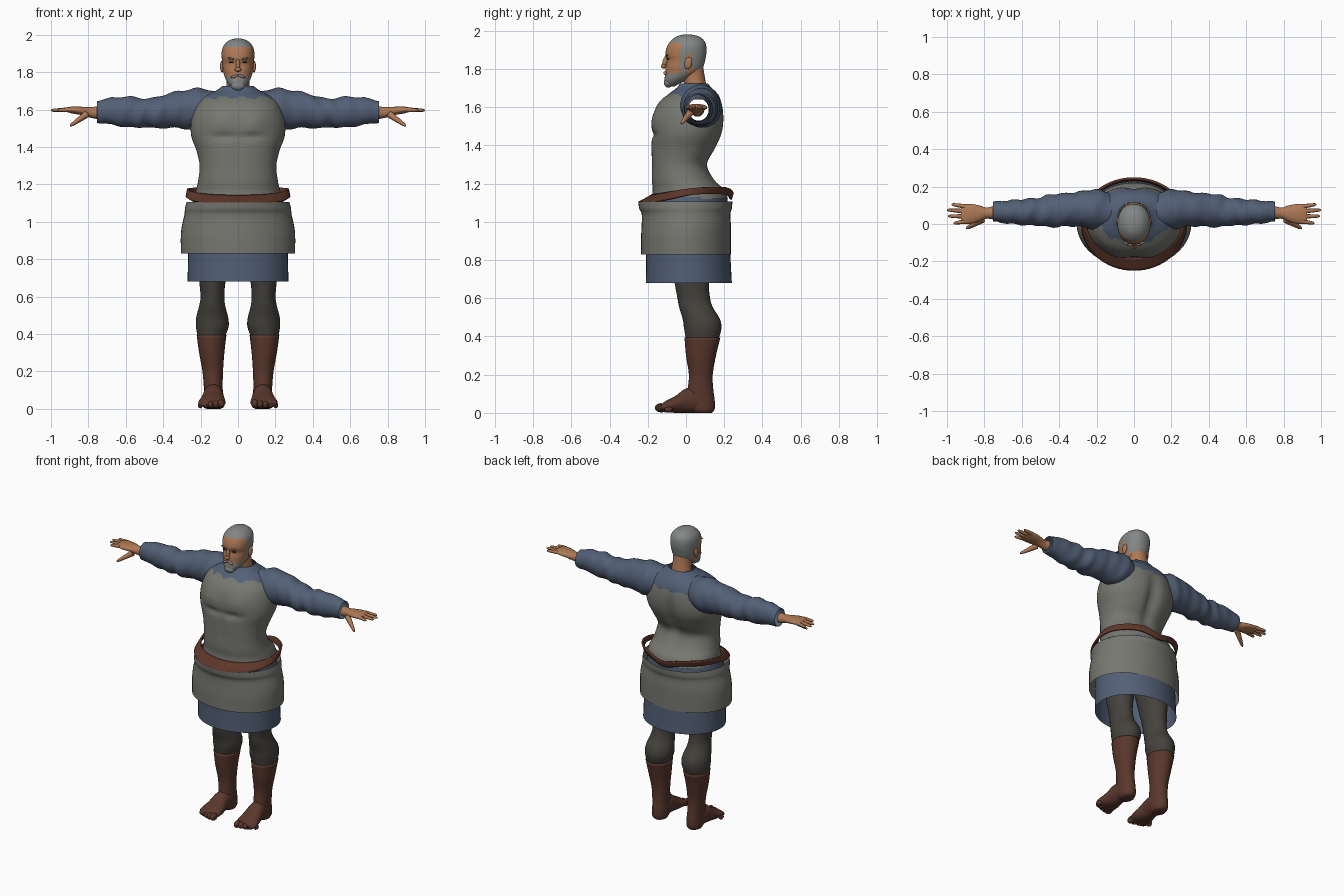
import bpy, bmesh
from math import sin, cos, pi, exp, copysign
from mathutils import Vector, Matrix

if "Cube" in bpy.data.objects:
    bpy.data.objects.remove(bpy.data.objects["Cube"])


def material(name, r, g, b):
    m = bpy.data.materials.new(name)
    m.use_nodes = True
    m.diffuse_color = (r, g, b, 1)
    bsdf = next(n for n in m.node_tree.nodes if n.type == 'BSDF_PRINCIPLED')
    bsdf.inputs["Base Color"].default_value = (r, g, b, 1)
    return m


SKIN = material("skin", 0.42, 0.19, 0.09)
HAIR = material("grey_hair", 0.23, 0.24, 0.24)
CLOTH = material("grey_tunic", 0.185, 0.185, 0.165)
BLUE = material("blue_shirt", 0.085, 0.115, 0.18)
DARK = material("dark_trousers", 0.06, 0.055, 0.046)
BOOT = material("brown_boots", 0.1, 0.038, 0.025)
BELT = material("belt_leather", 0.11, 0.036, 0.022)
EYE = material("dark_eyes", 0.02, 0.015, 0.012)


def finish(name, bm, mats, rule=None):
    bmesh.ops.recalc_face_normals(bm, faces=bm.faces)
    for f in bm.faces:
        f.smooth = True
        if rule:
            f.material_index = rule(f.calc_center_median())
    me = bpy.data.meshes.new(name)
    bm.to_mesh(me)
    bm.free()
    ob = bpy.data.objects.new(name, me)
    bpy.context.collection.objects.link(ob)
    for m in mats:
        me.materials.append(m)
    return ob


def spline(rows, steps):
    """Catmull-Rom rows between the given cross-sections."""
    out = []
    for i in range(len(rows) - 1):
        p = [rows[max(i - 1, 0)], rows[i], rows[i + 1], rows[min(i + 2, len(rows) - 1)]]
        for k in range(steps):
            t = k / steps
            out.append([b + .5 * t * (c - a + t * (2*a - 5*b + 4*c - d + t * (3*(b - c) + d - a)))
                        for a, b, c, d in zip(*p)])
    return out + [list(rows[-1])]


def loft(name, rows, mats, axis='z', side=1, sides=32, steps=4, power=2,
         caps=False, deform=None, rule=None, hole=None):
    """Rows are (position, low a, high a, low b, high b) across the axis."""
    bm = bmesh.new()
    rings = []
    for t, a0, a1, b0, b1 in spline(rows, steps):
        ring = []
        for k in range(sides):
            c, s = cos(2 * pi * k / sides), sin(2 * pi * k / sides)
            c = copysign(abs(c) ** (2 / power), c)
            s = copysign(abs(s) ** (2 / power), s)
            a = (a0 + a1) / 2 + c * (a1 - a0) / 2
            b = (b0 + b1) / 2 + s * (b1 - b0) / 2
            v = Vector({'x': (t, a, b), 'y': (a, t, b), 'z': (a, b, t)}[axis])
            if deform:
                v = deform(v)
            v.x *= side
            ring.append(bm.verts.new(v))
        rings.append(ring)
    for r, q in zip(rings, rings[1:]):
        for k in range(sides):
            j = (k + 1) % sides
            bm.faces.new((r[k], r[j], q[j], q[k]))
    if caps:
        bm.faces.new(rings[0])
        bm.faces.new(rings[-1])
    if hole:
        gone = [f for f in bm.faces if hole(f.calc_center_median())]
        bmesh.ops.delete(bm, geom=gone, context='FACES')
    return finish(name, bm, mats, rule)


def sym(rows):
    return [(z, -x, x, y0, y1) for z, x, y0, y1 in rows]


def ball(name, loc, size, mat, rot=0, axis='X'):
    bm = bmesh.new()
    m = Matrix.Translation(loc) @ Matrix.Rotation(rot, 4, axis) @ Matrix.Diagonal((*size, 1))
    bmesh.ops.create_uvsphere(bm, u_segments=16, v_segments=10, radius=1, matrix=m)
    return finish(name, bm, [mat])


def limb(name, a, b, r0, r1, mat):
    """Tapered digit between two points."""
    a, b = Vector(a), Vector(b)
    cu = bpy.data.curves.new(name, 'CURVE')
    cu.dimensions = '3D'
    cu.bevel_depth = 1
    cu.bevel_resolution = 2
    cu.use_fill_caps = True
    sp = cu.splines.new('POLY')
    sp.points.add(3)
    for pt, t, r in zip(sp.points, (0, .5, .9, 1), (r0, (r0 + r1) / 2, r1, r1 * .4)):
        pt.co = (*a.lerp(b, t), 1)
        pt.radius = r
    cu.materials.append(mat)
    bpy.context.collection.objects.link(bpy.data.objects.new(name, cu))


def bump(d, w):
    return exp(-(d / w) ** 2)


# Torso: grey tunic with blue yoke, open where the sleeves pass
def body_shape(v):
    if v.y < 0:
        v.y -= .014 * bump(abs(v.x) - .1, .07) * bump(v.z - 1.54, .06)
        v.y += .016 * bump(v.z - 1.455, .018) * bump(abs(v.x) - .07, .06)
        v.y += .008 * bump(v.x, .02) * bump(v.z - 1.4, .15)
    else:
        v.y -= .03 * bump(v.x, .035) * bump(v.z - 1.43, .15)
    return v


loft("tunic_top", sym([
    (1.12, .235, -.18, .22), (1.17, .225, -.175, .2), (1.22, .213, -.18, .15),
    (1.3, .205, -.18, .115), (1.38, .222, -.182, .155), (1.46, .25, -.18, .19),
    (1.54, .25, -.172, .2), (1.62, .225, -.145, .19), (1.67, .18, -.09, .165),
    (1.7, .12, -.05, .135), (1.725, .085, -.03, .115)]),
    [CLOTH, BLUE], sides=64, steps=6, power=2.2, deform=body_shape,
    rule=lambda c: int(c.z > 1.665 + .008 * sin(60 * c.x) - (.05 if c.y > .04 else 0)),
    hole=lambda c: abs(c.x) > .15 and (c.y - .08) ** 2 + (c.z - 1.6) ** 2 < .0064)

# Hanging tunic skirt and the blue shirt skirt beneath
loft("tunic_skirt", sym([
    (.83, .305, -.235, .235), (.92, .306, -.235, .235), (.98, .3, -.232, .235),
    (1.04, .286, -.232, .232), (1.07, .284, -.245, .24), (1.105, .275, -.25, .243)]),
    [CLOTH], sides=48)
loft("shirt_skirt", sym([
    (.68, .27, -.21, .24), (.83, .266, -.208, .232), (1.0, .26, -.21, .225),
    (1.13, .24, -.195, .215)]), [BLUE], sides=48)


# Loose slanted belt
def belt_shape(v):
    t = min(1, max(0, (v.y + .25) / .35))
    v.z += .04 * t * t * (3 - 2 * t)
    v.z -= .03 * bump(v.x, .09) * (v.y > 0)
    return v


belt = loft("belt", sym([(1.105, .28, -.25, .24), (1.14, .272, -.18, .25)]),
            [BELT], sides=64, deform=belt_shape)
belt.modifiers.new("thickness", 'SOLIDIFY').thickness = .012

# Neck and head, with hair and beard by region
loft("neck", sym([(1.64, .075, -.01, .115), (1.7, .066, -.005, .108),
                  (1.76, .06, -.02, .098), (1.81, .06, -.02, .09)]), [SKIN])


def hair_rule(c):
    cap = c.z > 1.935 or (c.y > -.03 and c.z > 1.875) or (c.y > .03 and c.z > 1.8)
    burns = -.03 < c.y < 0 and c.z > 1.76
    beard = c.z < 1.775 and c.y < 0 and not (abs(c.x) < .02 and 1.758 < c.z < 1.766)
    return int(cap or burns or beard)


loft("head", sym([
    (1.708, .02, -.1, -.06), (1.725, .04, -.11, -.03), (1.75, .06, -.112, .02),
    (1.78, .073, -.108, .07), (1.81, .08, -.106, .09), (1.845, .084, -.1, .1),
    (1.875, .087, -.108, .106), (1.91, .087, -.102, .107), (1.94, .078, -.086, .1),
    (1.965, .055, -.058, .076), (1.977, .03, -.028, .045), (1.98, .008, -.004, .015)]),
    [SKIN, HAIR], sides=48, steps=6, power=2.15, caps=True, rule=hair_rule)
ball("nose_bridge", (0, -.108, 1.84), (.011, .014, .034), SKIN, -.3)
ball("nose_tip", (0, -.117, 1.814), (.018, .015, .012), SKIN)
ball("chin_beard", (0, -.092, 1.728), (.038, .024, .026), HAIR)
for s, tag in ((1, "left"), (-1, "right")):
    ball(tag + "_ear", (.086 * s, .012, 1.83), (.01, .02, .032), SKIN, -.2)
    ball(tag + "_eye", (.035 * s, -.094, 1.853), (.014, .006, .005), EYE)
    ball(tag + "_brow", (.036 * s, -.101, 1.872), (.022, .008, .005), HAIR, -.15 * s, 'Y')
    ball(tag + "_moustache", (.019 * s, -.109, 1.778), (.022, .009, .007), HAIR, .35 * s, 'Y')

# Arms, legs and feet on both sides
for s, tag in ((1, "left"), (-1, "right")):
    loft(tag + "_sleeve", [
        (.12, -.02, .165, 1.51, 1.695), (.2, -.03, .185, 1.49, 1.715),
        (.28, -.015, .175, 1.497, 1.705), (.36, -.012, .165, 1.503, 1.69),
        (.45, -.018, .158, 1.5, 1.663), (.5, -.008, .142, 1.508, 1.66),
        (.56, -.008, .136, 1.503, 1.668), (.65, 0, .128, 1.515, 1.667),
        (.755, .012, .118, 1.532, 1.648)],
        [BLUE], axis='x', side=s,
        deform=lambda v: v + Vector((0, .004 * sin(70 * v.x + 20 * v.z), .004 * sin(55 * v.x + 25 * v.y))))
    loft(tag + "_palm", [
        (.755, .025, .095, 1.55, 1.617), (.79, .028, .088, 1.557, 1.613),
        (.83, .012, .1, 1.57, 1.615), (.88, .0, .108, 1.578, 1.617),
        (.915, .002, .105, 1.587, 1.612), (.925, .01, .1, 1.592, 1.608)],
        [SKIN], axis='x', side=s, sides=20, caps=True)
    for i, (y0, y1, tip) in enumerate(((.014, .004, .965), (.041, .042, .995),
                                       (.068, .075, 1), (.093, .105, .975))):
        limb(f"{tag}_finger_{i}", (.9 * s, y0, 1.6), (tip * s, y1, 1.596), .013, .008, SKIN)
    limb(tag + "_thumb", (.81 * s, .025, 1.575), (.897 * s, -.025, 1.513), .02, .009, SKIN)

    loft(tag + "_trouser_leg", [
        (.385, .07, .215, 0, .17), (.44, .05, .225, -.01, .185), (.49, .053, .223, -.017, .178),
        (.55, .068, .208, -.035, .142), (.6, .073, .2, -.045, .126), (.68, .067, .207, -.06, .12),
        (.8, .045, .215, -.085, .13), (.95, .01, .22, -.1, .14)],
        [DARK], side=s, caps=True)
    loft(tag + "_boot", [
        (0, .09, .168, .04, .135), (.02, .082, .178, .02, .15), (.07, .08, .18, 0, .15),
        (.12, .082, .183, .008, .143), (.2, .08, .19, .015, .14), (.3, .073, .208, 0, .157),
        (.395, .062, .221, -.008, .18)],
        [BOOT], side=s, caps=True)
    loft(tag + "_foot", [
        (.12, .09, .17, 0, .08), (.06, .078, .182, 0, .13), (0, .078, .188, 0, .128),
        (-.05, .07, .2, 0, .092), (-.1, .066, .212, .003, .066), (-.13, .078, .2, .006, .046)],
        [BOOT], axis='y', side=s, sides=24, caps=True)
    for i in range(5):
        r = .024 - .002 * i
        ball(f"{tag}_toe_{i}", ((.09 + .028 * i) * s, -.132 + .005 * i * i / 2, r + .003),
             (r * .8, r * 1.3, r), BOOT)
